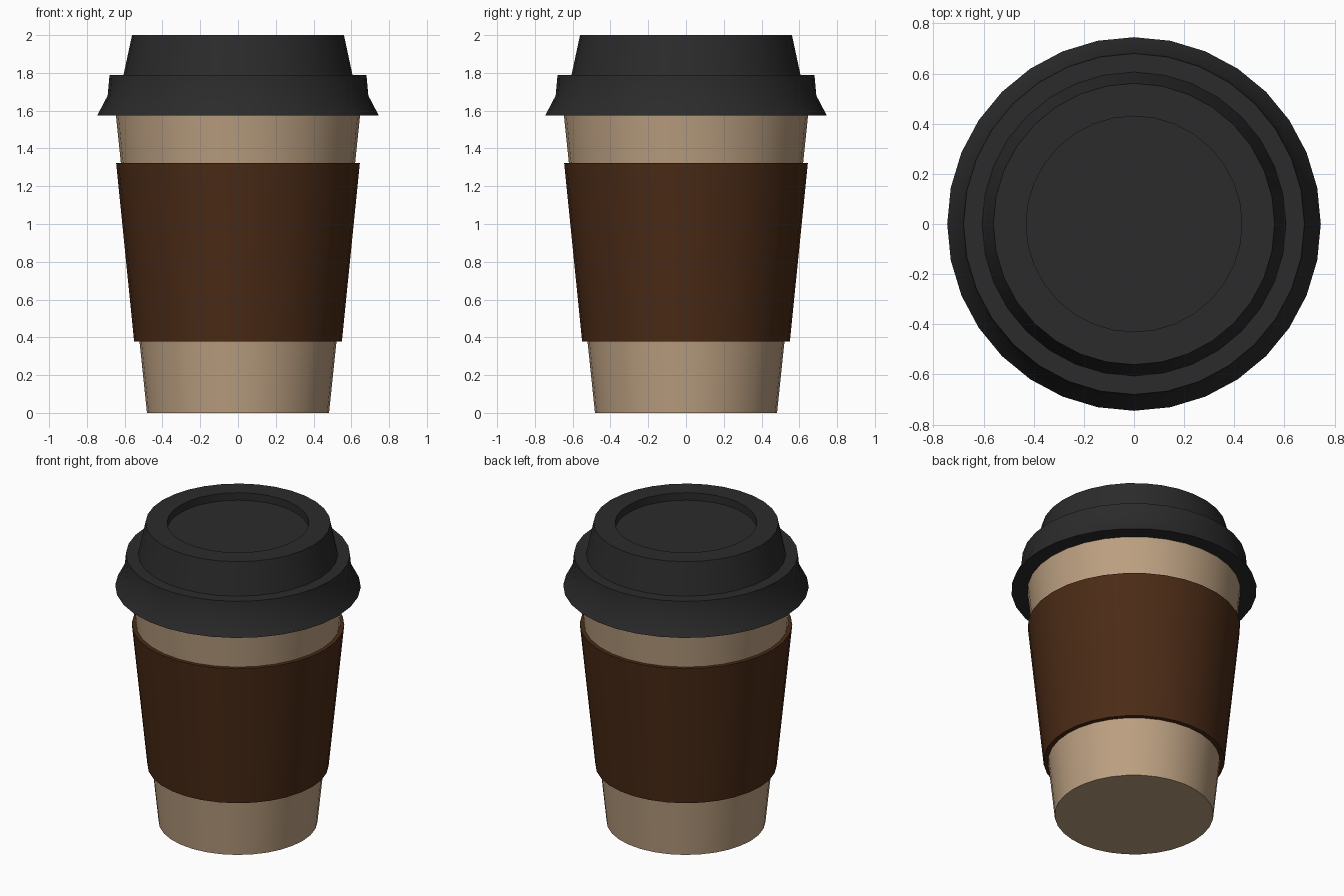
import bpy, bmesh
from math import sin, cos, tau, radians

if "Cube" in bpy.data.objects:
    bpy.data.objects.remove(bpy.data.objects["Cube"])

SIDES = 32


def material(name, color):
    m = bpy.data.materials.new(name)
    m.diffuse_color = (*color, 1)
    m.use_nodes = True
    m.node_tree.nodes["Principled BSDF"].inputs["Base Color"].default_value = m.diffuse_color
    return m


def lathe(name, profile, mat, closed=False):
    """Revolve (radius, z) points; cap the ends, or join them when closed."""
    bm = bmesh.new()
    rings = [[bm.verts.new((r * cos(tau * i / SIDES), r * sin(tau * i / SIDES), z))
              for i in range(SIDES)] for r, z in profile]
    pairs = list(zip(rings, rings[1:]))
    if closed:
        pairs.append((rings[-1], rings[0]))
    else:
        bm.faces.new(rings[0])
        bm.faces.new(rings[-1])
    for a, b in pairs:
        for i in range(SIDES):
            j = (i + 1) % SIDES
            bm.faces.new((a[i], a[j], b[j], b[i]))
    bmesh.ops.recalc_face_normals(bm, faces=bm.faces)
    mesh = bpy.data.meshes.new(name)
    bm.to_mesh(mesh)
    bm.free()
    mesh.materials.append(mat)
    obj = bpy.data.objects.new(name, mesh)
    bpy.context.collection.objects.link(obj)
    bpy.ops.object.select_all(action='DESELECT')
    obj.select_set(True)
    bpy.context.view_layer.objects.active = obj
    bpy.ops.object.shade_smooth_by_angle(angle=radians(30))
    return obj


tan = material("tan_paper", (0.50, 0.35, 0.22))
brown = material("brown_card", (0.07, 0.024, 0.008))
black = material("black_plastic", (0.024, 0.024, 0.024))

# Tapered paper cup
lathe("cup", [(0.482, 0), (0.649, 1.60)], tan)

# Cardboard sleeve, a thin tapered ring
lathe("sleeve", [(0.55, 0.378), (0.645, 1.322), (0.618, 1.322), (0.52, 0.378)],
      brown, closed=True)

# Lid: flared skirt, shoulder, raised drum and recessed top
lathe("lid", [(0.64, 1.575), (0.745, 1.575), (0.69, 1.68), (0.68, 1.79),
              (0.606, 1.79), (0.561, 2.0), (0.43, 2.0), (0.43, 1.95)], black)
